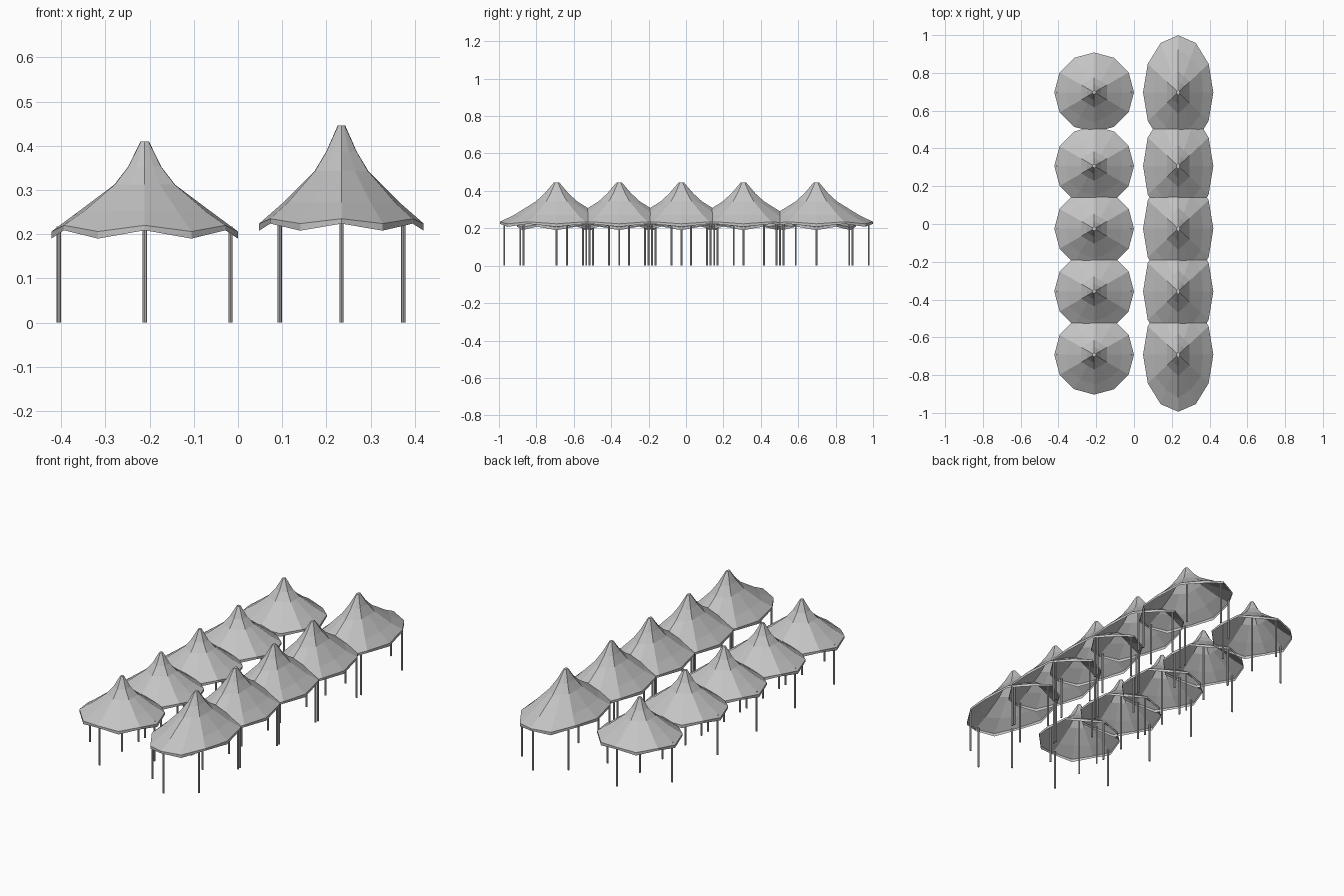
import bpy, bmesh, math

cube = bpy.data.objects.get("Cube")
if cube:
    bpy.data.objects.remove(cube)

grey = bpy.data.materials.new("light_grey")
grey.use_nodes = True
colour = (0.55, 0.55, 0.55, 1)
grey.diffuse_color = colour
grey.node_tree.nodes["Principled BSDF"].inputs["Base Color"].default_value = colour

SIDES = 12
CENTRES_Y = (-0.692, -0.357, -0.025, 0.307, 0.697)


def finish(bm, name):
    mesh = bpy.data.meshes.new(name)
    bm.normal_update()
    bm.to_mesh(mesh)
    bm.free()
    mesh.materials.append(grey)
    return mesh


def canopy_mesh(name, rx, ry, profile, rim_low, rim_high, valance):
    """Six-panel peaked roof: hips every second side, panels between them."""
    bm = bmesh.new()
    rings = []
    # Profile rows: radius fraction on the hip, panel-middle factor, height
    rows = [(r, f, z, z) for r, f, z in profile]
    rows += [(1, 1, rim_low, rim_high),
             (1, 1, rim_low - valance, rim_high - valance * 0.7)]
    for r, f, z_low, z_high in rows:
        ring = []
        for i in range(SIDES):
            a = math.tau * i / SIDES
            hip = i % 2 == 1
            k = r if hip else r * f
            ring.append(bm.verts.new((rx * k * math.cos(a), ry * k * math.sin(a),
                                      z_high if hip else z_low)))
        rings.append(ring)
    bm.faces.new(rings[0])
    for upper, lower in zip(rings, rings[1:]):
        for i in range(SIDES):
            j = (i + 1) % SIDES
            bm.faces.new((upper[i], lower[i], lower[j], upper[j]))
    return finish(bm, name)


def pole_mesh(name, height, radius=0.005):
    bm = bmesh.new()
    bmesh.ops.create_cone(bm, cap_ends=True, segments=8, radius1=radius,
                          radius2=radius, depth=height)
    bmesh.ops.translate(bm, verts=bm.verts, vec=(0, 0, height / 2))
    return finish(bm, name)


def place(name, mesh, x, y):
    ob = bpy.data.objects.new(name, mesh)
    ob.location = (x, y, 0)
    bpy.context.collection.objects.link(ob)


def tent_row(name, x, canopy, pole, spots, mast=None):
    for y in CENTRES_Y:
        place(name + "_canopy", canopy, x, y)
        for dx, dy in spots:
            place(name + "_pole", pole, x + dx, y + dy)
        if mast:
            place(name + "_mast", mast, x, y)


# Row of round tents
round_canopy = canopy_mesh(
    "round_canopy", 0.211, 0.211,
    [(0.045, 1, 0.41), (0.20, 0.88, 0.353), (0.37, 0.88, 0.312), (0.75, 0.94, 0.252)],
    0.206, 0.22, 0.016)
R = 0.194
tent_row("round", -0.211, round_canopy, pole_mesh("round_pole", 0.217),
         [(R, 0), (-R, 0), (0, R), (0, -R)], pole_mesh("round_mast", 0.40))

# Row of taller oval tents
oval_canopy = canopy_mesh(
    "oval_canopy", 0.186, 0.302,
    [(0.045, 1, 0.446), (0.21, 0.88, 0.387), (0.37, 0.88, 0.343), (0.75, 0.94, 0.272)],
    0.224, 0.235, 0.016)
tent_row("oval", 0.234, oval_canopy, pole_mesh("oval_pole", 0.232),
         [(0, 0.28), (0, -0.28)] + [(sx * 0.14, sy * 0.176) for sx in (1, -1) for sy in (1, -1)])
